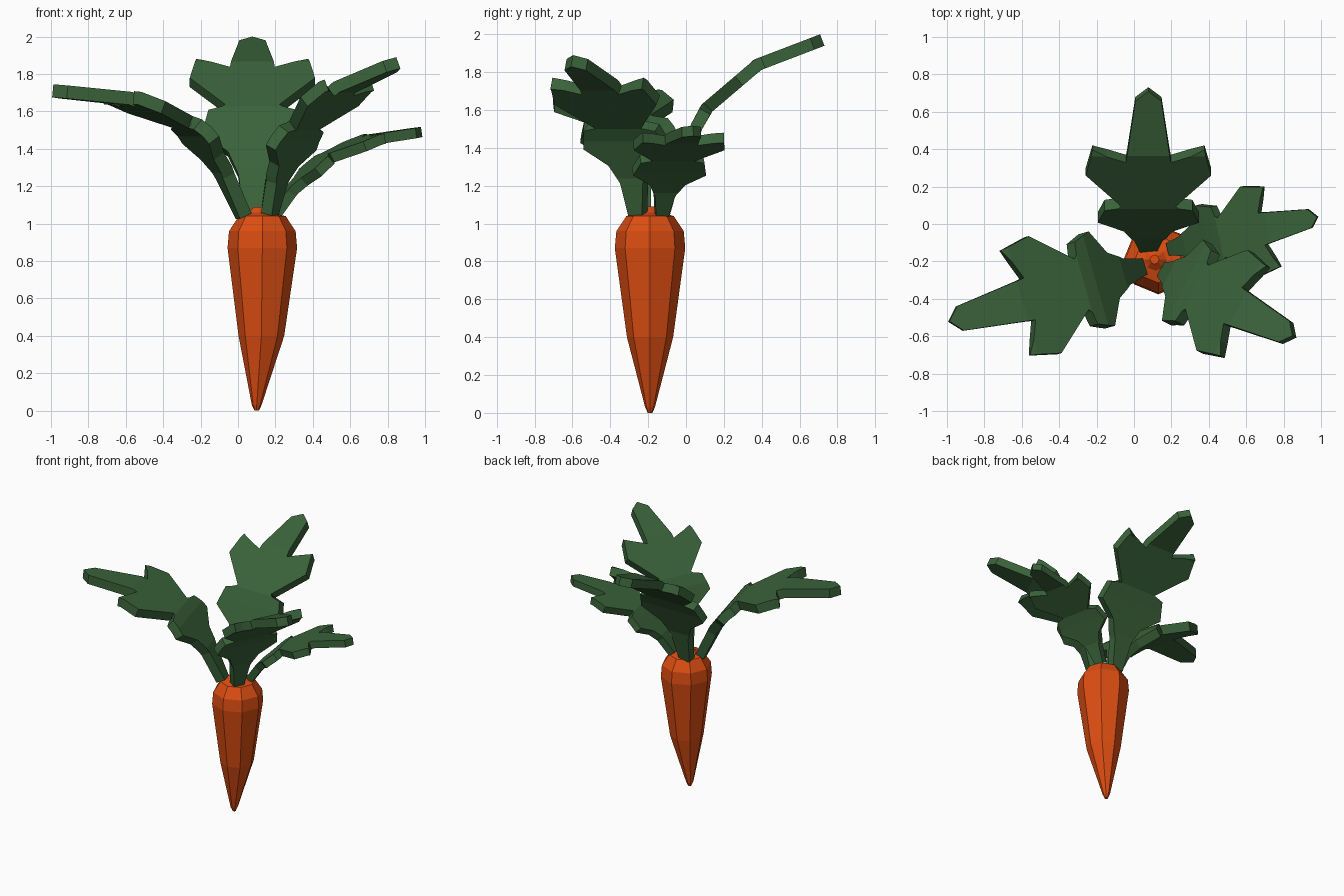
import bpy, bmesh, math
from mathutils import Vector

if "Cube" in bpy.data.objects:
    bpy.data.objects.remove(bpy.data.objects["Cube"])


def material(name, rgb):
    m = bpy.data.materials.new(name)
    m.diffuse_color = (*rgb, 1)
    m.use_nodes = True
    m.node_tree.nodes["Principled BSDF"].inputs["Base Color"].default_value = m.diffuse_color
    return m


ORANGE = material("carrot_orange", (0.72, 0.075, 0.006))
GREEN = material("leaf_green", (0.042, 0.122, 0.042))


def finish(bm, name, mat):
    bmesh.ops.recalc_face_normals(bm, faces=bm.faces)
    mesh = bpy.data.meshes.new(name)
    bm.to_mesh(mesh)
    bm.free()
    mesh.materials.append(mat)
    ob = bpy.data.objects.new(name, mesh)
    bpy.context.collection.objects.link(ob)
    return ob


# Root: eight-sided lathe, rings are (centre x, z, radius)
def build_root():
    rings = [(0.10, 0.0, 0.012), (0.10, 0.03, 0.026), (0.125, 0.40, 0.122),
             (0.13, 0.87, 0.186), (0.13, 0.96, 0.178), (0.13, 1.04, 0.125),
             (0.115, 1.06, 0.06), (0.11, 1.09, 0.025)]
    bm = bmesh.new()
    loops = []
    for cx, z, r in rings:
        loops.append([bm.verts.new((cx + r * math.cos(i * math.pi / 4),
                                    -0.19 + r * math.sin(i * math.pi / 4), z))
                      for i in range(8)])
    for a, b in zip(loops, loops[1:]):
        for i in range(8):
            j = (i + 1) % 8
            bm.faces.new((a[i], a[j], b[j], b[i]))
    bm.faces.new(loops[0][::-1])
    bm.faces.new(loops[-1])
    finish(bm, "carrot_root", ORANGE)


# Half outline of a leaf: (length along the midrib, half width)
OUTLINE = [(0, 0.045), (0.24, 0.075), (0.37, 0.13), (0.48, 0.27), (0.62, 0.235),
           (0.645, 0.145), (0.86, 0.335), (1.02, 0.30), (0.95, 0.12), (1.29, 0.07)]
TIP = (1.345, 0)
BENDS = [0, 0.28, 0.535, 0.64, 0.99, 1.345]


# Leaf: flat outline, cut at the bends, folded along a path of (outward, up)
def build_leaf(name, base, direction, path, width, thickness):
    bm = bmesh.new()
    pts = OUTLINE + [TIP] + [(u, -w) for u, w in reversed(OUTLINE)]
    bm.faces.new([bm.verts.new((u, w, 0)) for u, w in pts])
    for u in BENDS[1:-1]:
        bmesh.ops.bisect_plane(bm, geom=bm.verts[:] + bm.edges[:] + bm.faces[:],
                               plane_co=(u, 0, 0), plane_no=(1, 0, 0), dist=1e-5)
    out = Vector((*direction, 0)).normalized()
    side = Vector((-out.y, out.x, 0))
    path = [(0, 0)] + path
    for v in bm.verts:
        u, w = v.co.x, v.co.y
        i = max(k for k in range(5) if u >= BENDS[k] - 1e-4)
        t = (u - BENDS[i]) / (BENDS[i + 1] - BENDS[i])
        p = Vector(path[i]).lerp(Vector(path[i + 1]), t)
        v.co = Vector(base) + out * p.x + side * w * width + Vector((0, 0, p.y))
    ob = finish(bm, name, GREEN)
    mod = ob.modifiers.new("thickness", "SOLIDIFY")
    mod.thickness = thickness
    mod.offset = 0
    mod.use_even_offset = True


build_root()
build_leaf("back_leaf", (0.077, -0.12, 1.04), (0, 1),
           [(0.07, 0.25), (0.18, 0.48), (0.23, 0.57), (0.50, 0.80), (0.84, 0.93)], 1, 0.065)
build_leaf("left_leaf", (0.03, -0.235, 1.04), (-0.96, -0.27),
           [(0.12, 0.25), (0.27, 0.45), (0.33, 0.50), (0.66, 0.63), (1.06, 0.67)], 0.97, 0.07)
build_leaf("right_leaf", (0.20, -0.13, 1.05), (0.977, 0.21),
           [(0.09, 0.13), (0.22, 0.25), (0.28, 0.30), (0.53, 0.40), (0.80, 0.44)], 0.73, 0.055)
build_leaf("front_right_leaf", (0.17, -0.255, 1.05), (0.89, -0.45),
           [(0.05, 0.20), (0.15, 0.40), (0.20, 0.47), (0.45, 0.68), (0.77, 0.81)], 0.9, 0.065)
